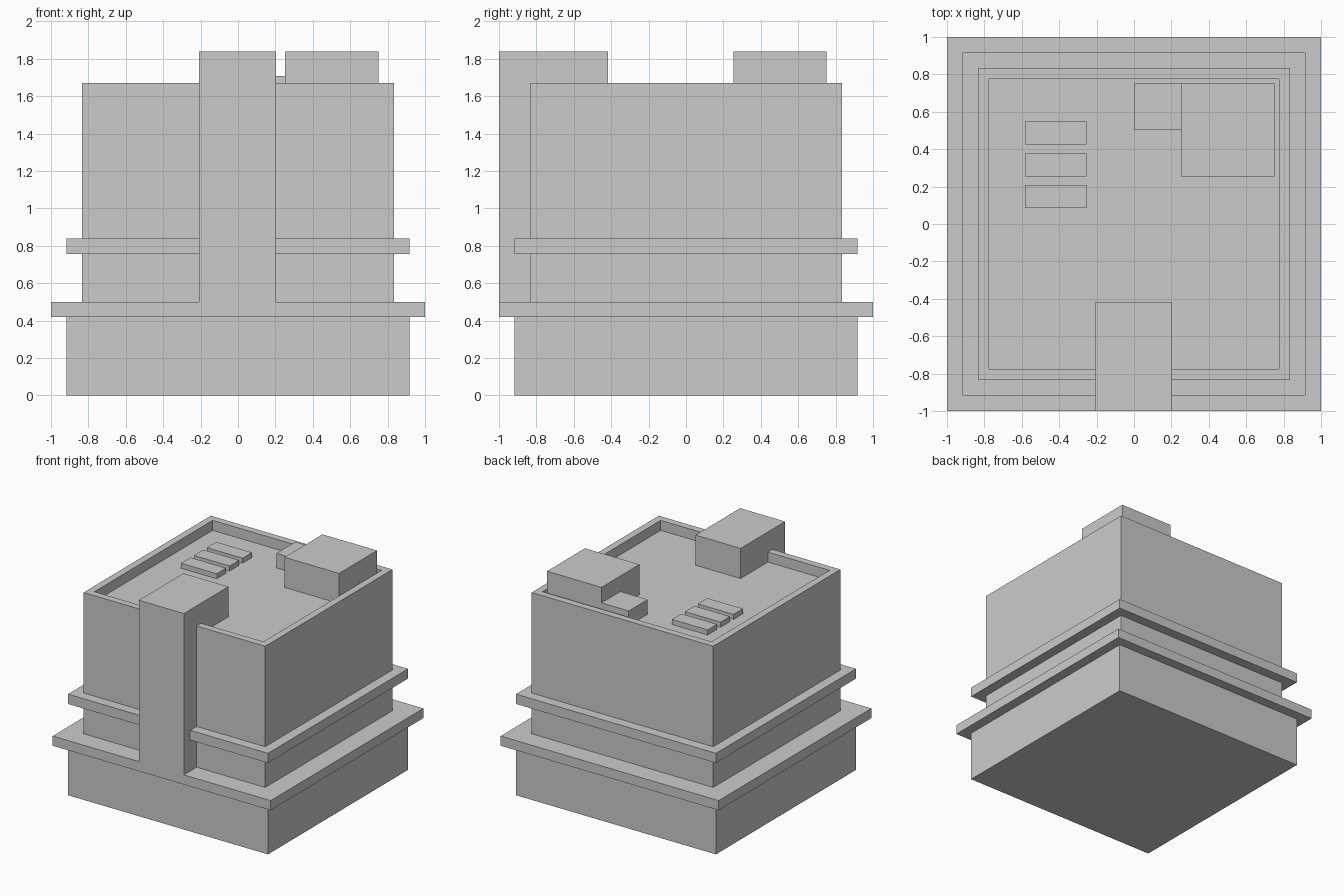
import bpy
import bmesh

if "Cube" in bpy.data.objects:
    bpy.data.objects.remove(bpy.data.objects["Cube"])


def box(name, x, y, z, recess=None):
    """Box from (min, max) ranges; recess=(rim width, depth) sinks the top face."""
    bm = bmesh.new()
    bmesh.ops.create_cube(bm, size=1)
    for v in bm.verts:
        v.co = [r[0] if c < 0 else r[1] for c, r in zip(v.co, (x, y, z))]
    bm.normal_update()
    if recess:
        top = max(bm.faces, key=lambda f: f.calc_center_median().z)
        bmesh.ops.inset_region(bm, faces=[top], thickness=recess[0])
        inner = bmesh.ops.extrude_face_region(bm, geom=[top])["geom"]
        bmesh.ops.translate(bm, vec=(0, 0, -recess[1]),
                            verts=[g for g in inner if isinstance(g, bmesh.types.BMVert)])
        if top.is_valid:
            bmesh.ops.delete(bm, geom=[top], context='FACES_ONLY')
        bmesh.ops.recalc_face_normals(bm, faces=bm.faces)
    mesh = bpy.data.meshes.new(name)
    bm.to_mesh(mesh)
    bm.free()
    obj = bpy.data.objects.new(name, mesh)
    bpy.context.collection.objects.link(obj)
    return obj


def square(name, half, z, recess=None):
    return box(name, (-half, half), (-half, half), z, recess)


ROOF = 1.588

# Stacked storeys and ledges
square("ground_floor", 0.917, (0, 0.42))
square("lower_ledge", 1.0, (0.42, 0.5))
square("upper_floors", 0.833, (0.5, 1.671), recess=(0.083, 1.671 - ROOF))
square("upper_ledge", 0.917, (0.757, 0.838))

# Front stair tower
box("front_tower", (-0.209, 0.204), (-1.0, -0.417), (0.5, 1.838))

# Rooftop rooms
box("roof_room", (0.25, 0.75), (0.253, 0.75), (ROOF, 1.838))
box("roof_annex", (0, 0.25), (0.502, 0.75), (ROOF, 1.709))

# Row of rooftop vents
for i in range(3):
    y = 0.086 + i * 0.169
    box(f"roof_vent_{i + 1}", (-0.582, -0.255), (y, y + 0.123), (ROOF, ROOF + 0.042))
